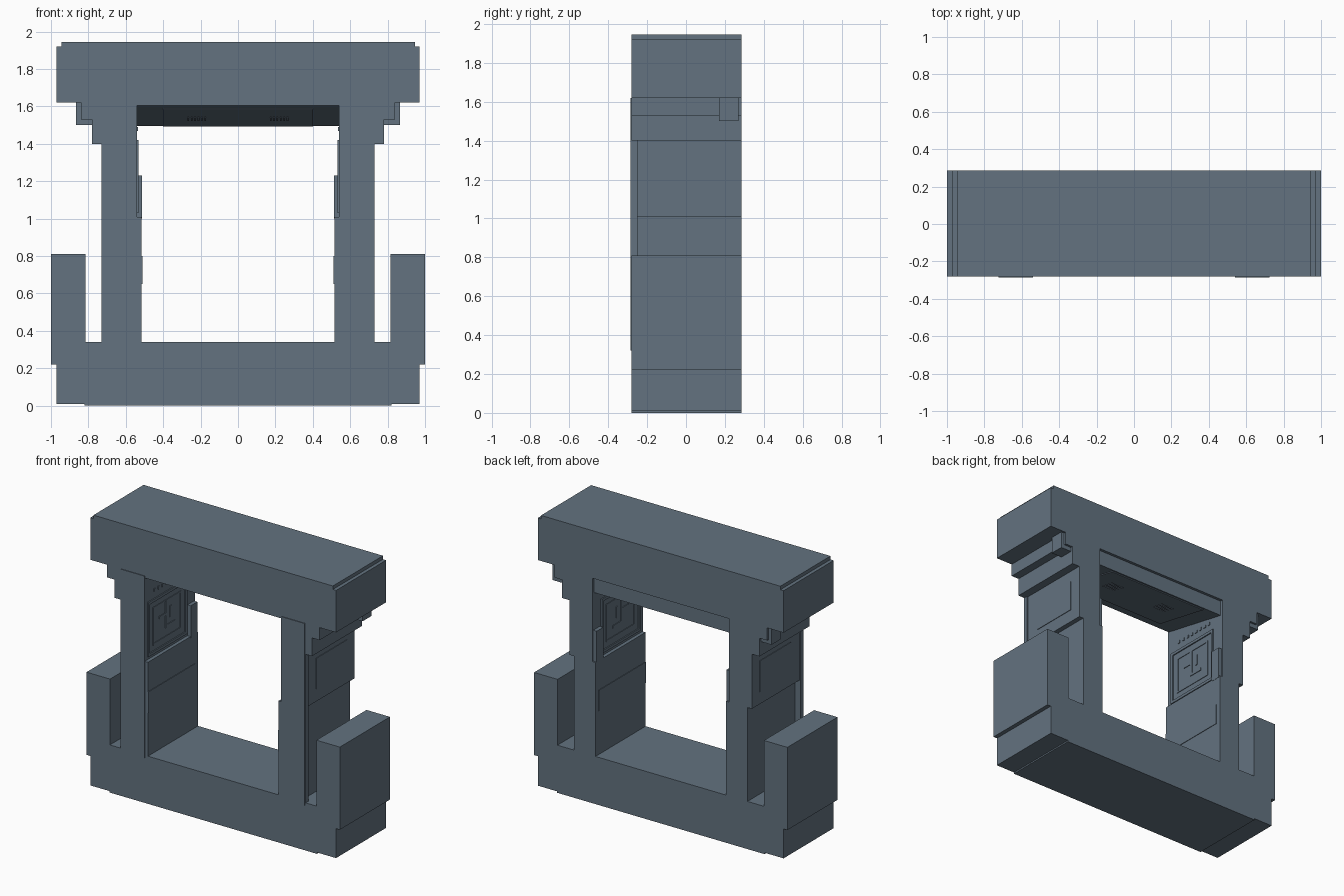
import bpy, bmesh, math
from mathutils import Matrix, Vector

old = bpy.data.objects.get("Cube")
if old:
    bpy.data.objects.remove(old, do_unlink=True)

steel = bpy.data.materials.new("slate_grey")
steel.use_nodes = True
colour = (0.125, 0.17, 0.215, 1)
steel.diffuse_color = colour
steel.node_tree.nodes["Principled BSDF"].inputs["Base Color"].default_value = colour

FRONT, BACK = -0.28, 0.285


def finish(name, bm, mirror):
    bmesh.ops.recalc_face_normals(bm, faces=bm.faces)
    mesh = bpy.data.meshes.new(name)
    bm.to_mesh(mesh)
    bm.free()
    mesh.materials.append(steel)
    ob = bpy.data.objects.new(name, mesh)
    bpy.context.collection.objects.link(ob)
    if mirror:
        mod = ob.modifiers.new("mirror", 'MIRROR')
        mod.use_clip = True
    return ob


def prism(name, points, sweep, mirror=False, open_centre=False):
    """Extrude a flat outline along the sweep vector."""
    bm = bmesh.new()
    face = bm.faces.new([bm.verts.new(p) for p in points])
    out = bmesh.ops.extrude_face_region(bm, geom=[face], use_keep_orig=True)
    moved = [g for g in out["geom"] if isinstance(g, bmesh.types.BMVert)]
    bmesh.ops.translate(bm, verts=moved, vec=sweep)
    bmesh.ops.recalc_face_normals(bm, faces=bm.faces)
    if open_centre:
        inner = [f for f in bm.faces if all(abs(v.co.x) < 1e-5 for v in f.verts)]
        bmesh.ops.delete(bm, geom=inner, context='FACES_ONLY')
    return finish(name, bm, mirror)


def box(name, x, y, z, mirror=True):
    bm = bmesh.new()
    size = Vector((x[1] - x[0], y[1] - y[0], z[1] - z[0]))
    centre = Vector((x[0] + x[1], y[0] + y[1], z[0] + z[1])) / 2
    bmesh.ops.create_cube(bm, size=1, matrix=Matrix.Translation(centre) @ Matrix.Diagonal(size.to_4d()))
    return finish(name, bm, mirror)


# Gate frame: base, side posts, legs and stepped beam in one outline
half = [(0, .01), (.97, .01), (.97, .22), (1, .22), (1, .81), (.815, .81),
        (.815, .34), (.685, .34), (.685, 1.01), (.72, 1.01), (.72, 1.4),
        (.78, 1.4), (.78, 1.53), (.84, 1.53), (.84, 1.62), (.97, 1.62),
        (.97, 1.92), (.945, 1.92), (.945, 1.945), (0, 1.945), (0, 1.605),
        (.54, 1.605), (.54, 1.01), (.515, 1.01), (.515, .34), (0, .34)]
prism("gate_frame", [(x, FRONT, z) for x, z in half], (0, BACK - FRONT, 0), True, True)
box("foot_plate", (-.82, .82), (FRONT, BACK), (0, .012), False)

# Leg trim, outside and front
box("leg_edge_strip", (.68, .73), (FRONT, -.25), (.34, 1.4))
box("leg_front_plate", (.54, .725), (FRONT - .005, FRONT + .002), (.32, 1.62))
box("beam_bracket", (.77, .865), (.17, .27), (1.5, 1.625))
box("outer_panel", (.715, .724), (-.15, .2), (1.1, 1.32))

# Inner wall details
box("inner_post", (.513, .545), (.2, .275), (1.0, 1.23))
box("inner_plate", (.511, .517), (FRONT, .25), (.65, .8))


def wall_frame(name, y, z, w, x):
    for part, ys, zs in (("bottom", y, (z[0], z[0] + w)), ("top", y, (z[1] - w, z[1])),
                         ("front", (y[0], y[0] + w), z), ("back", (y[1] - w, y[1]), z)):
        box(f"{name}_{part}", (x, .543), ys, zs)


wall_frame("panel_frame", (-.25, .19), (1.03, 1.42), .02, .532)
wall_frame("panel_inset", (-.19, .13), (1.09, 1.36), .012, .536)
for i, (ys, zs) in enumerate((((-.05, -.03), (1.16, 1.36)), ((-.05, .06), (1.16, 1.18)),
                              ((.0, .02), (1.22, 1.3)), ((-.12, -.05), (1.25, 1.27)))):
    box(f"panel_bar_{i}", (.535, .543), ys, zs)
for i in range(8):
    y = -.18 + i * .045
    box(f"wall_vent_{i}", (.535, .543), (y, y + .02), (1.47, 1.49))

# Sloped ceiling under the beam
drop, run = .11, .545
prism("sloped_ceiling", [(-.54, FRONT, 1.605), (-.54, FRONT + run, 1.605),
                         (-.54, FRONT + run, 1.605 - drop)], (1.08, 0, 0))
slope = Matrix.Rotation(-math.atan2(drop, run), 4, 'X')


def ceiling_plate(name, x, y, thick):
    ob = box(name, x, (y[0] - FRONT, y[1] - FRONT), (-thick, .002), False)
    ob.data.transform(Matrix.Translation((0, FRONT, 1.605)) @ slope)


ceiling_plate("ceiling_panel", (-.4, .4), (-.2, .26), .006)
for side in (-1, 1):
    for i in range(6):
        x = side * .22 - .05 + i * .018
        ceiling_plate(f"ceiling_vent_{side}_{i}", (x, x + .009), (.0, .1), .009)
